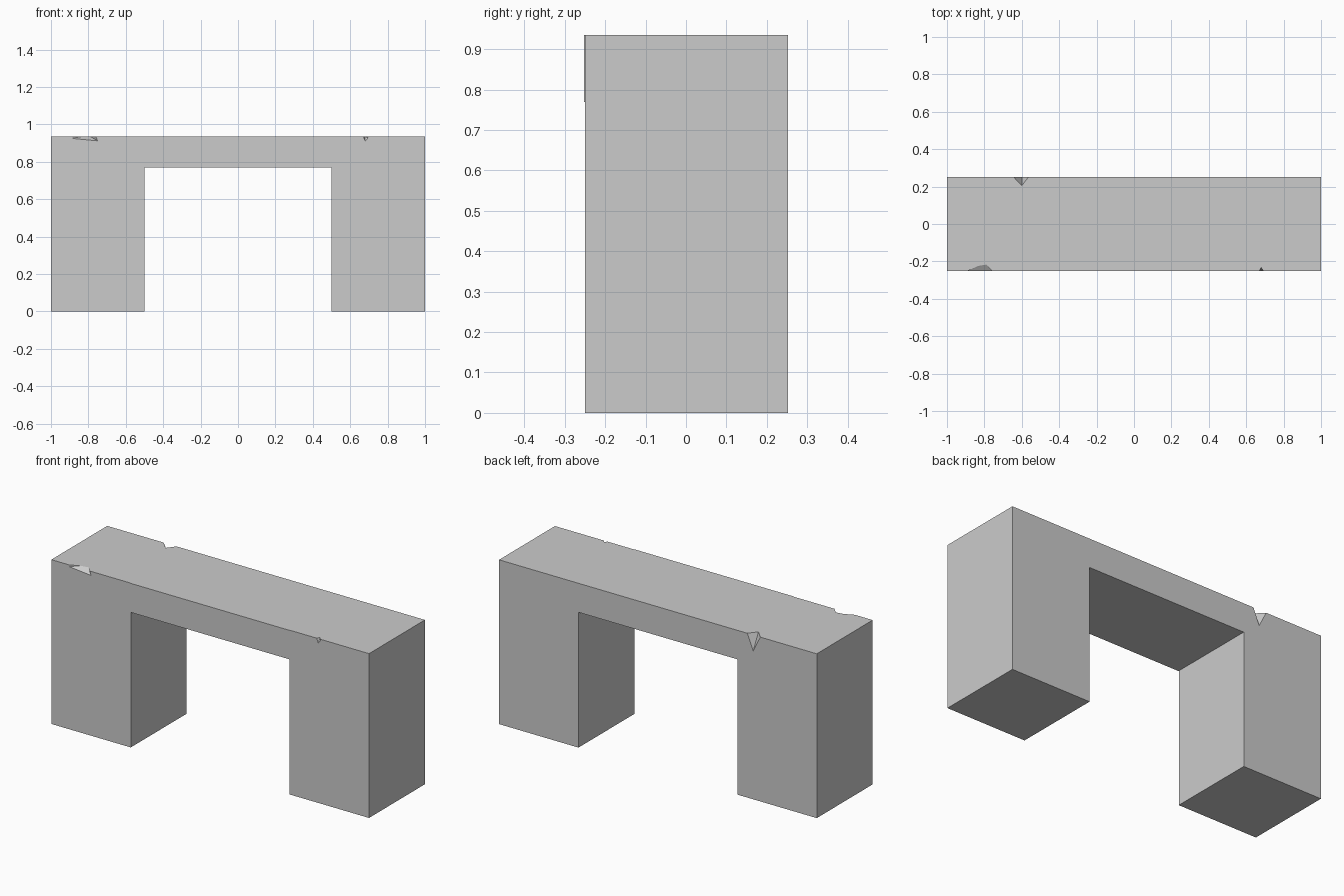
import bpy, bmesh
from mathutils import Vector

if "Cube" in bpy.data.objects:
    bpy.data.objects.remove(bpy.data.objects["Cube"])

TOP, UNDER = 0.935, 0.77      # deck top and opening height
FRONT, BACK = -0.25, 0.2525


def mesh_object(name, bm):
    bmesh.ops.recalc_face_normals(bm, faces=bm.faces)
    me = bpy.data.meshes.new(name)
    bm.to_mesh(me)
    bm.free()
    ob = bpy.data.objects.new(name, me)
    bpy.context.collection.objects.link(ob)
    return ob


def slab(name, profile, y0, y1):
    """Extrude an x-z profile from y0 to y1."""
    bm = bmesh.new()
    face = bm.faces.new([bm.verts.new((x, y0, z)) for x, z in profile])
    new = bmesh.ops.extrude_face_region(bm, geom=[face])["geom"]
    verts = [v for v in new if isinstance(v, bmesh.types.BMVert)]
    bmesh.ops.translate(bm, verts=verts, vec=(0, y1 - y0, 0))
    return mesh_object(name, bm)


def chip(points, side):
    """Hull of the chip corners swept outward past the block edge."""
    bm = bmesh.new()
    for p in points:
        bm.verts.new(p)
        bm.verts.new(Vector(p) + Vector((0, side * 0.1, 0.1)))
    res = bmesh.ops.convex_hull(bm, input=bm.verts)
    junk = {g for g in res["geom_interior"] + res["geom_unused"]
            if isinstance(g, bmesh.types.BMVert)}
    bmesh.ops.delete(bm, geom=list(junk), context='VERTS')
    return mesh_object("chip_cutter", bm)


def combine(target, other, operation):
    """Apply a boolean and remove the helper."""
    mod = target.modifiers.new("bool", 'BOOLEAN')
    mod.operation, mod.object, mod.solver = operation, other, 'EXACT'
    bpy.context.view_layer.objects.active = target
    bpy.ops.object.modifier_apply(modifier=mod.name)
    bpy.data.objects.remove(other)


# Stone arch: two square legs and a deck
half = [(0.5, UNDER), (0.5, 0), (1, 0), (1, TOP)]
arch = slab("stone_arch", half + [(-x, z) for x, z in reversed(half)], FRONT, BACK)

# Middle of the deck sits very slightly proud at the front
lip = slab("deck_face", [(-0.5, UNDER), (0.5, UNDER), (0.5, TOP), (-0.5, TOP)],
           -0.2525, FRONT + 0.05)
combine(arch, lip, 'UNION')

# Chipped edges: wide front flake, small front nick, deep back notch
flake = [(-0.888, FRONT, TOP), (-0.835, -0.225, TOP), (-0.79, -0.217, TOP),
         (-0.76, FRONT, TOP), (-0.888, FRONT, 0.925), (-0.75, FRONT, 0.912)]
nick = [(0.67, FRONT, TOP), (0.695, FRONT, 0.928), (0.68, -0.232, TOP),
        (0.68, FRONT, 0.91)]
notch = [(-0.645, BACK, TOP), (-0.563, BACK, TOP), (-0.6, 0.205, TOP),
         (-0.6, BACK, 0.845)]
for points, side in ((flake, -1), (nick, -1), (notch, 1)):
    combine(arch, chip(points, side), 'DIFFERENCE')
